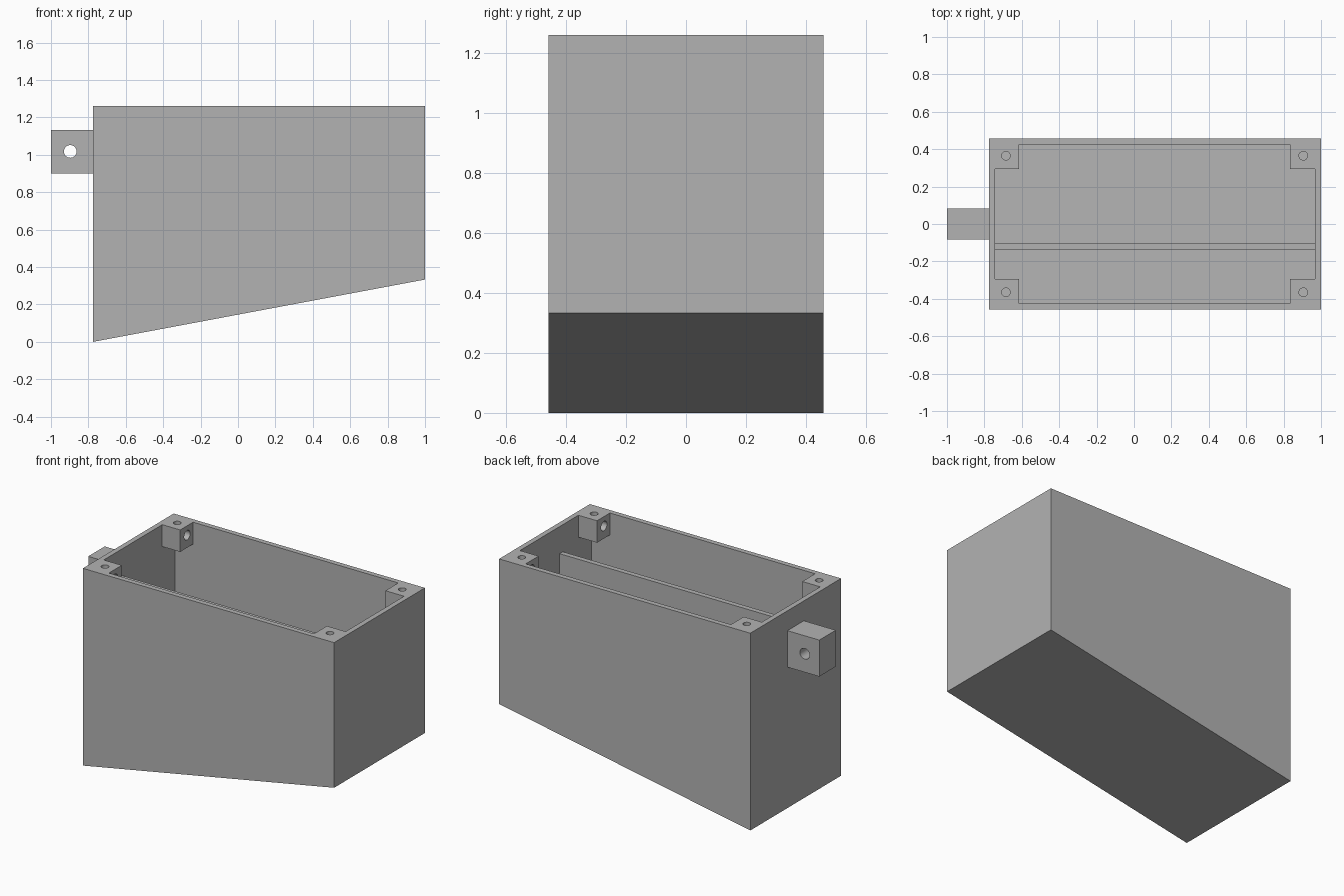
import bpy, bmesh, math
from mathutils import Matrix

if "Cube" in bpy.data.objects:
    bpy.data.objects.remove(bpy.data.objects["Cube"], do_unlink=True)

grey = bpy.data.materials.new("plain grey")
grey.use_nodes = True
GREY = (0.45, 0.45, 0.45, 1)
grey.diffuse_color = GREY
grey.node_tree.nodes["Principled BSDF"].inputs["Base Color"].default_value = GREY

LEFT, RIGHT, HALF_Y, TOP = -0.775, 1.0, 0.458, 1.26
WALL, RISE = 0.033, 0.333
SLOPE = RISE / (RIGHT - LEFT)


def floor_z(x):
    return (x - LEFT) * SLOPE


def finish(name, bm):
    bmesh.ops.recalc_face_normals(bm, faces=bm.faces)
    mesh = bpy.data.meshes.new(name)
    bm.to_mesh(mesh)
    bm.free()
    mesh.materials.append(grey)
    obj = bpy.data.objects.new(name, mesh)
    bpy.context.collection.objects.link(obj)
    return obj


def prism(name, profile, y0, y1):
    """Extrude an x-z profile along y."""
    bm = bmesh.new()
    face = bm.faces.new([bm.verts.new((x, y0, z)) for x, z in profile])
    new = bmesh.ops.extrude_face_region(bm, geom=[face])["geom"]
    verts = [v for v in new if isinstance(v, bmesh.types.BMVert)]
    bmesh.ops.translate(bm, verts=verts, vec=(0, y1 - y0, 0))
    return finish(name, bm)


def box(name, x0, x1, y0, y1, z0, z1):
    return prism(name, [(x0, z0), (x1, z0), (x1, z1), (x0, z1)], y0, y1)


def rod(name, centre, radius, length, axis):
    bm = bmesh.new()
    turn = {"x": Matrix.Rotation(math.pi / 2, 4, "Y"),
            "y": Matrix.Rotation(math.pi / 2, 4, "X"), "z": Matrix()}[axis]
    bmesh.ops.create_cone(bm, cap_ends=True, segments=32, radius1=radius, radius2=radius,
                          depth=length, matrix=Matrix.Translation(centre) @ turn)
    return finish(name, bm)


def combine(obj, other, operation):
    """Apply a boolean and discard the second object."""
    mod = obj.modifiers.new("boolean", "BOOLEAN")
    mod.operation, mod.solver, mod.object = operation, "EXACT", other
    bpy.context.view_layer.objects.active = obj
    bpy.ops.object.modifier_apply(modifier=mod.name)
    bpy.data.objects.remove(other, do_unlink=True)


def sloped(x0, x1, lift, top):
    return [(x0, floor_z(x0) + lift), (x1, floor_z(x1) + lift), (x1, top), (x0, top)]


# Open case with a sloping floor
case = prism("case", sloped(LEFT, RIGHT, 0, TOP), -HALF_Y, HALF_Y)
inner = HALF_Y - WALL
combine(case, prism("cavity", sloped(LEFT + WALL, RIGHT - WALL, WALL, TOP + 0.2), -inner, inner),
        "DIFFERENCE")

# Lengthwise partition, standing on the floor below the rim
combine(case, prism("partition", sloped(LEFT + WALL / 2, RIGHT - WALL / 2, WALL / 2, 1.087),
                    -0.138, -0.105), "UNION")

# Corner screw blocks, each with a vertical hole and a blind cross hole
for x_wall, x_in, x_hole in ((LEFT + 0.015, -0.615, -0.685), (RIGHT - 0.015, 0.835, 0.905)):
    for side in (-1, 1):
        ys = sorted((side * 0.295, side * (HALF_Y - 0.015)))
        combine(case, box("block", min(x_wall, x_in), max(x_wall, x_in), *ys, TOP - 0.14, TOP),
                "UNION")
        y_hole = side * 0.365
        combine(case, rod("screw_hole", (x_hole, y_hole, TOP - 0.06), 0.023, 0.24, "z"),
                "DIFFERENCE")
        combine(case, rod("cross_hole", (x_in, y_hole, TOP - 0.06), 0.03, 0.17, "x"),
                "DIFFERENCE")

# Mounting lug with a through hole
lug = box("mounting_lug", -1, LEFT, -0.083, 0.083, 0.9, 1.133)
combine(lug, rod("lug_hole", (-0.897, 0, 1.018), 0.034, 0.4, "y"), "DIFFERENCE")

for obj in (case, lug):
    bpy.ops.object.select_all(action="DESELECT")
    obj.select_set(True)
    bpy.context.view_layer.objects.active = obj
    bpy.ops.object.shade_smooth_by_angle(angle=math.radians(30))
